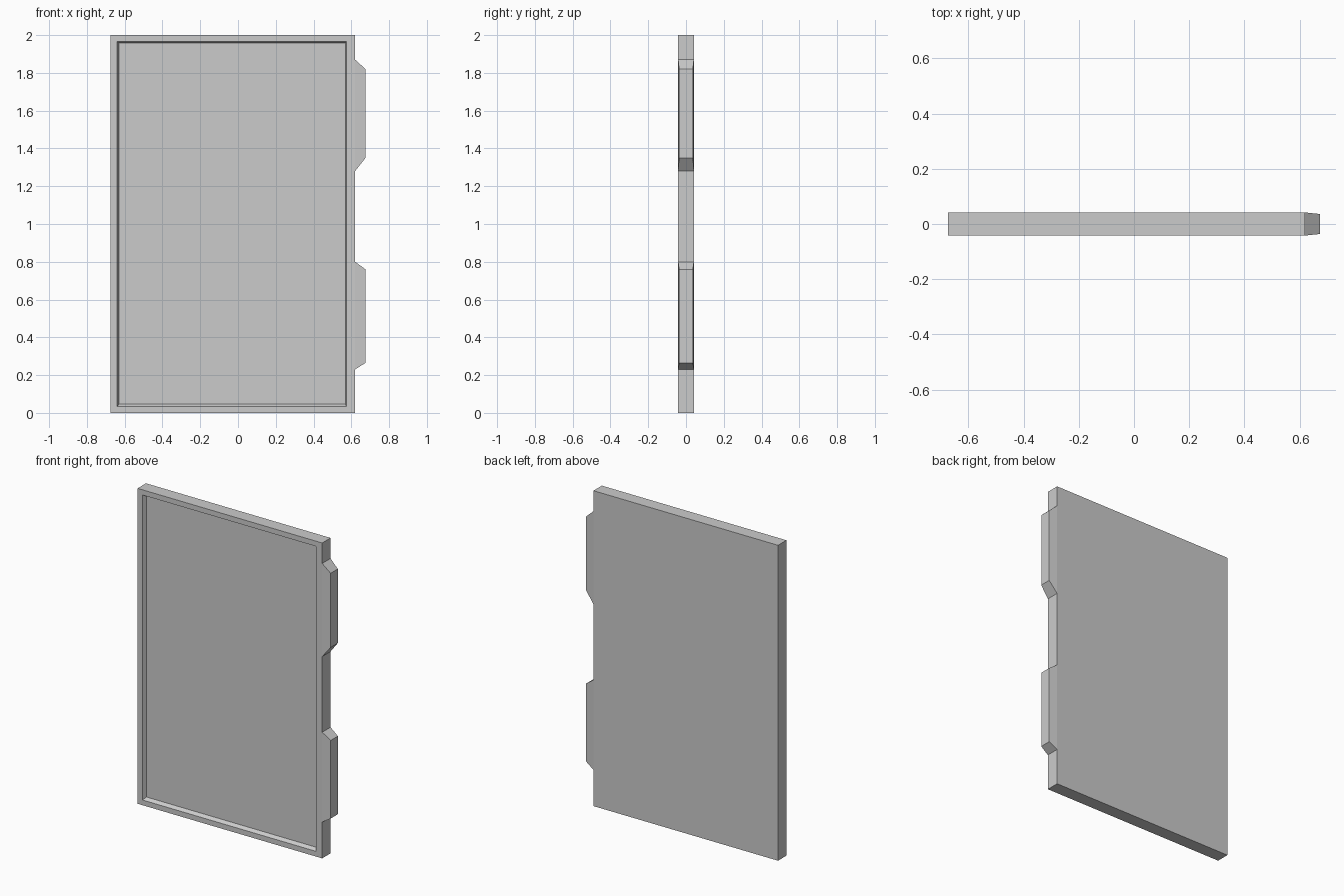
import bpy, bmesh

if "Cube" in bpy.data.objects:
    bpy.data.objects.remove(bpy.data.objects["Cube"])

HALF = 0.042          # half thickness of the slab
EDGE, TIP = 0.62, 0.675


def loft(name, rings, cap_start=True):
    """Skin a series of four-point rings and cap the ends."""
    bm = bmesh.new()
    loops = [[bm.verts.new(p) for p in ring] for ring in rings]
    for a, b in zip(loops, loops[1:]):
        for i in range(4):
            j = (i + 1) % 4
            bm.faces.new((a[i], a[j], b[j], b[i]))
    if cap_start:
        bm.faces.new(loops[0])
    bm.faces.new(loops[-1])
    bmesh.ops.recalc_face_normals(bm, faces=bm.faces)
    mesh = bpy.data.meshes.new(name)
    bm.to_mesh(mesh)
    bm.free()
    obj = bpy.data.objects.new(name, mesh)
    bpy.context.collection.objects.link(obj)
    return obj


def rect_xz(x0, x1, z0, z1, y):
    return [(x0, y, z0), (x1, y, z0), (x1, y, z1), (x0, y, z1)]


def rect_yz(x, half, z0, z1):
    return [(x, -half, z0), (x, half, z0), (x, half, z1), (x, -half, z1)]


# Door slab: back, front rim, then the sloped recess down to the inset panel
loft("door_panel", [
    rect_xz(-TIP, EDGE, 0, 2, HALF),
    rect_xz(-TIP, EDGE, 0, 2, -HALF),
    rect_xz(-0.64, 0.575, 0.033, 1.967, -HALF),
    rect_xz(-0.629, 0.568, 0.047, 1.959, -HALF + 0.022),
])

# Tapered locking tabs on the right edge: base bottom/top, tip bottom/top
for name, b0, b1, t0, t1 in (("lower_tab", 0.23, 0.80, 0.265, 0.76),
                             ("upper_tab", 1.28, 1.87, 1.35, 1.82)):
    loft(name, [rect_yz(EDGE, HALF, b0, b1), rect_yz(TIP, 0.036, t0, t1)])
